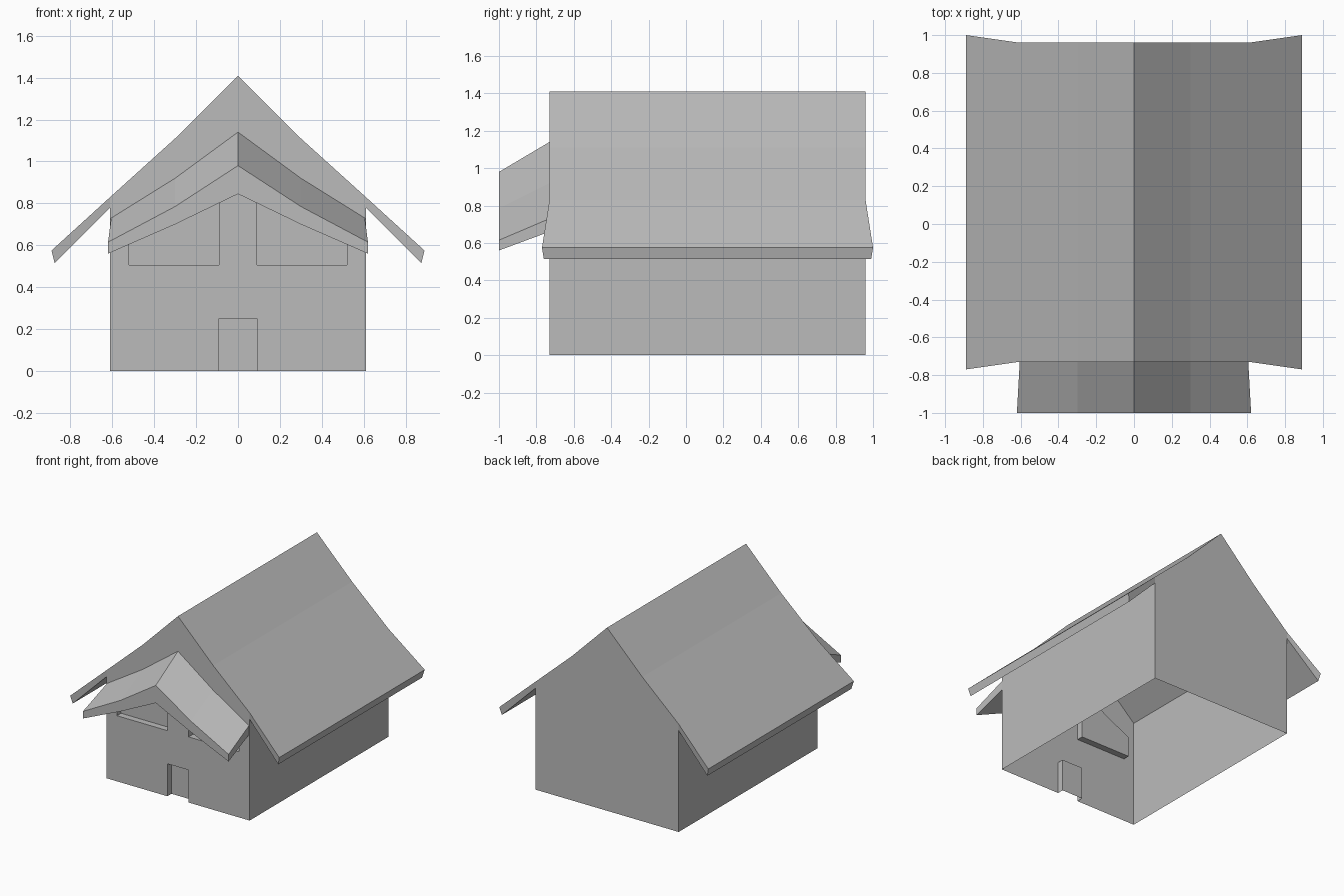
import bpy, bmesh
from mathutils import Vector

old = bpy.data.objects.get("Cube")
if old:
    bpy.data.objects.remove(old)

plaster = bpy.data.materials.new("plain_grey")
plaster.use_nodes = True
GREY = (0.5, 0.5, 0.5, 1)
plaster.diffuse_color = GREY
plaster.node_tree.nodes["Principled BSDF"].inputs["Base Color"].default_value = GREY

FRONT, BACK, HALF = -0.73, 0.96, 0.61
RECESS = 0.05
ROOF = [(0, 1.41), (0.3, 1.11), (HALF, 0.83)]
UP, FORWARD, INWARD = Vector((0, 0, 1)), Vector((0, -1, 0)), Vector((0, RECESS, 0))


def both_sides(points):
    """Mirror a half profile that starts on the centre line."""
    return [(-x, z) for x, z in reversed(points[1:])] + points


def at_depth(points, y):
    return [Vector((x, y, z)) for x, z in points]


def add_face(bm, points, facing):
    face = bm.faces.new([bm.verts.new(p) for p in points])
    face.normal_update()
    if face.normal.dot(facing) < 0:
        face.normal_flip()


def strip(bm, row_a, row_b, facing):
    """Join two rows of points with quads."""
    for i in range(len(row_a) - 1):
        add_face(bm, (row_a[i], row_a[i + 1], row_b[i + 1], row_b[i]), facing)


def finish(bm, name, closed=False):
    bmesh.ops.remove_doubles(bm, verts=bm.verts, dist=0.0001)
    if closed:
        bmesh.ops.recalc_face_normals(bm, faces=bm.faces)
    mesh = bpy.data.meshes.new(name)
    bm.to_mesh(mesh)
    bm.free()
    mesh.materials.append(plaster)
    obj = bpy.data.objects.new(name, mesh)
    bpy.context.collection.objects.link(obj)
    return obj


def loft(name, section_a, section_b):
    """Closed solid between two matching cross-sections."""
    bm = bmesh.new()
    strip(bm, section_a + section_a[:1], section_b + section_b[:1], UP)
    add_face(bm, section_a, UP)
    add_face(bm, section_b, UP)
    return finish(bm, name, closed=True)


# Front wall: outline notched by the doorway, with two window holes
gable = both_sides(ROOF)
door = [(-0.09, 0), (-0.09, 0.25), (0.09, 0.25), (0.09, 0)]
window = [(0.09, 0.505), (0.52, 0.505), (0.52, 0.66), (0.3, 0.77), (0.09, 0.91)]
windows = [window, [(-x, z) for x, z in window]]
outline = [(-HALF, 0)] + gable + [(HALF, 0)] + door[::-1]

bm = bmesh.new()
for loop in [outline] + windows:
    verts = [bm.verts.new(p) for p in at_depth(loop, FRONT)]
    for i, v in enumerate(verts):
        bm.edges.new((verts[i - 1], v))
bmesh.ops.triangle_fill(bm, use_beauty=True, edges=bm.edges[:], normal=FORWARD)
for f in bm.faces:
    f.normal_update()
    if f.normal.dot(FORWARD) < 0:
        f.normal_flip()
finish(bm, "front_wall")

# Shallow recesses behind the doorway and windows
for name, loop in (("door", door), ("left_window", windows[0]), ("right_window", windows[1])):
    rim = at_depth(loop, FRONT)
    inner = [p + INWARD for p in rim]
    centre = sum(rim, Vector()) / len(rim)
    path = list(range(len(rim)))
    if name != "door":
        path.append(0)
    bm = bmesh.new()
    add_face(bm, inner, FORWARD)
    for a, b in zip(path, path[1:]):
        middle = (rim[a] + rim[b]) / 2
        add_face(bm, (rim[a], rim[b], inner[b], inner[a]), centre - middle)
    finish(bm, name + "_recess")

# Back wall and side walls, open underneath
bm = bmesh.new()
add_face(bm, at_depth([(-HALF, 0)] + gable + [(HALF, 0)], BACK), -FORWARD)
finish(bm, "back_wall")
for side, name in ((1, "left_wall"), (-1, "right_wall")):
    edge = [(side * HALF, 0), (side * HALF, ROOF[-1][1])]
    bm = bmesh.new()
    strip(bm, at_depth(edge, FRONT), at_depth(edge, BACK), Vector((side, 0, 0)))
    finish(bm, name)

# Main roof skin
bm = bmesh.new()
strip(bm, at_depth(gable, FRONT), at_depth(gable, BACK), UP)
finish(bm, "main_roof")

# Eaves that flare out past both gables
eave = [(HALF, 0.83), (0.89, 0.575), (0.875, 0.515), (HALF, 0.78)]
flare = [0, 0.04, 0.03, 0]
for side, name in ((1, "left_eave"), (-1, "right_eave")):
    ends = [[Vector((side * x, y + out * d, z)) for (x, z), d in zip(eave, flare)]
            for y, out in ((FRONT, -1), (BACK, 1))]
    loft(name, *ends)

# Sloping porch roof over the front
wall_top = both_sides([(0, 1.14), (0.3, 0.92), (0.605, 0.73)])
wall_under = both_sides([(0, 1.0), (0.3, 0.84), (0.605, 0.66)])
front_top = both_sides([(0, 0.98), (0.3, 0.785), (0.62, 0.615)])
front_under = both_sides([(0, 0.845), (0.3, 0.7), (0.62, 0.56)])
loft("porch_roof",
     at_depth(front_top + front_under[::-1], -1),
     at_depth(wall_top + wall_under[::-1], FRONT))
